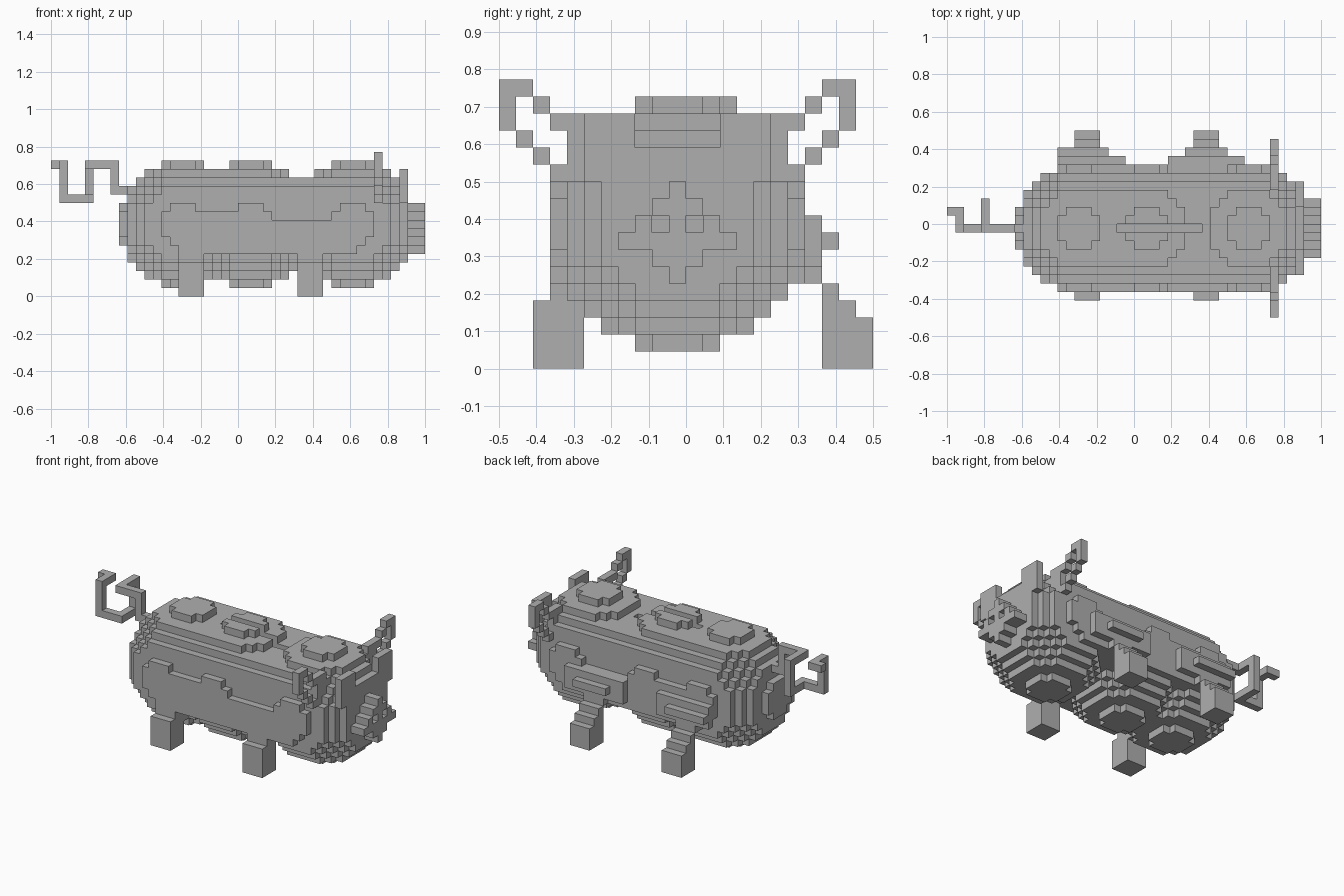
import bpy, bmesh
from mathutils import Vector

if "Cube" in bpy.data.objects:
    bpy.data.objects.remove(bpy.data.objects["Cube"], do_unlink=True)

V = 1 / 22                      # size of one block
MID_Y, MID_Z, R2 = 10, 8, 56    # body axis and squared radius, in blocks
ORIGIN = Vector((-1, -0.5, 0))

grey = bpy.data.materials.new("plain grey")
grey.use_nodes = True
grey.diffuse_color = (0.43, 0.43, 0.43, 1)
grey.node_tree.nodes["Principled BSDF"].inputs["Base Color"].default_value = grey.diffuse_color


def box(x0, x1, y0, y1, z0, z1):
    """Block cells of an inclusive range."""
    return {(x, y, z) for x in range(x0, x1 + 1)
            for y in range(y0, y1 + 1) for z in range(z0, z1 + 1)}


def ball(cx):
    return {(x, y, z) for x, y, z in box(cx - 7, cx + 7, 3, 17, 1, 15)
            if (x - cx) ** 2 + (y - MID_Y) ** 2 + (z - MID_Z) ** 2 <= R2}


def path(points):
    """One-block-thick line through axis-aligned corner points."""
    cells = set()
    for a, b in zip(points, points[1:]):
        r = [sorted(pair) for pair in zip(a, b)]
        cells |= box(*r[0], *r[1], *r[2])
    return cells


def mirror_y(cells):
    return {(x, 2 * MID_Y - y, z) for x, y, z in cells}


parts = {}

# body: three balls joined by a round filler along the upper half
body = ball(15) | ball(23) | ball(35)
body |= {(x, y, z) for x, y, z in box(15, 35, 4, 16, 5, 13)
         if (y - MID_Y) ** 2 + (z - MID_Z) ** 2 <= R2}
body |= box(15, 23, 6, 14, 14, 14)
side = box(15, 35, 3, 3, 5, 8) | box(18, 21, 3, 3, 9, 9)
body |= side | mirror_y(side)
body = {c for c in body if c[0] <= 41}
body -= box(20, 29, 10, 10, 12, 15)          # coin slot
parts["body"] = body

# bulges on the back flank
parts["rear_flank_bulge"] = box(13, 20, 18, 18, 6, 8) | box(13, 18, 19, 19, 7, 7)
parts["front_flank_bulge"] = box(26, 34, 18, 18, 6, 8) | box(28, 32, 19, 19, 7, 7)

# legs: a cube foot with steps up into the side
for name, x in (("rear", 15), ("front", 29)):
    parts[name + "_near_leg"] = (box(x, x + 2, 2, 4, 0, 2) | box(x, x + 2, 2, 4, 3, 3)
                                 | box(x, x + 2, 3, 5, 4, 5))
    parts[name + "_far_leg"] = (box(x, x + 2, 19, 21, 0, 2) | box(x, x + 2, 19, 20, 3, 3)
                                | box(x, x + 2, 19, 19, 4, 4) | box(x, x + 2, 17, 18, 5, 5))

# brow plate with a notch in the middle
parts["brow_plate"] = box(41, 41, 5, 15, 11, 14) - box(41, 41, 8, 12, 13, 14)

# snout: rows of different half widths, then two nostril holes
snout = set()
for row, half in enumerate((0, 1, 3, 2, 1, 0)):
    snout |= box(42, 43, MID_Y - half, MID_Y + half, 5 + row, 5 + row)
parts["snout"] = snout - {(43, 9, 8), (43, 11, 8)}

# ears: open loops
ear = {(38, y, z) for y, z in ((1, 16), (2, 15), (3, 14), (1, 13), (2, 12), (3, 11))}
ear |= box(38, 38, 0, 0, 14, 16) | box(38, 38, 4, 4, 11, 14) | box(38, 38, 5, 5, 13, 14)
parts["right_ear"] = ear
parts["left_ear"] = mirror_y(ear)

# curly tail
parts["tail"] = path([(8, 10, 12), (7, 10, 12), (7, 10, 15), (4, 10, 15), (4, 13, 15),
                      (4, 13, 11), (4, 10, 11), (1, 10, 11), (1, 10, 15),
                      (1, 12, 15), (0, 12, 15)])

solid = set().union(*parts.values())
used = set()


def build(name, cells):
    """Skin the exposed block faces and merge the flat areas."""
    bm = bmesh.new()
    verts = {}

    def vert(p):
        key = tuple(p)
        if key not in verts:
            verts[key] = bm.verts.new(ORIGIN + Vector(key) * V)
        return verts[key]

    for c in cells:
        for axis in range(3):
            u, w = (axis + 1) % 3, (axis + 2) % 3
            for step in (0, 1):
                n = list(c)
                n[axis] += 2 * step - 1
                if tuple(n) in solid:
                    continue
                loop = []
                for a, b in ((0, 0), (1, 0), (1, 1), (0, 1)):
                    p = list(c)
                    p[axis] += step
                    p[u] += a
                    p[w] += b
                    loop.append(vert(p))
                bm.faces.new(loop if step else loop[::-1])
    bmesh.ops.dissolve_limit(bm, angle_limit=0.01, verts=bm.verts[:], edges=bm.edges[:])
    mesh = bpy.data.meshes.new(name)
    bm.to_mesh(mesh)
    bm.free()
    mesh.materials.append(grey)
    obj = bpy.data.objects.new(name, mesh)
    bpy.context.scene.collection.objects.link(obj)


for name, cells in parts.items():
    build(name, cells - used)
    used |= cells
